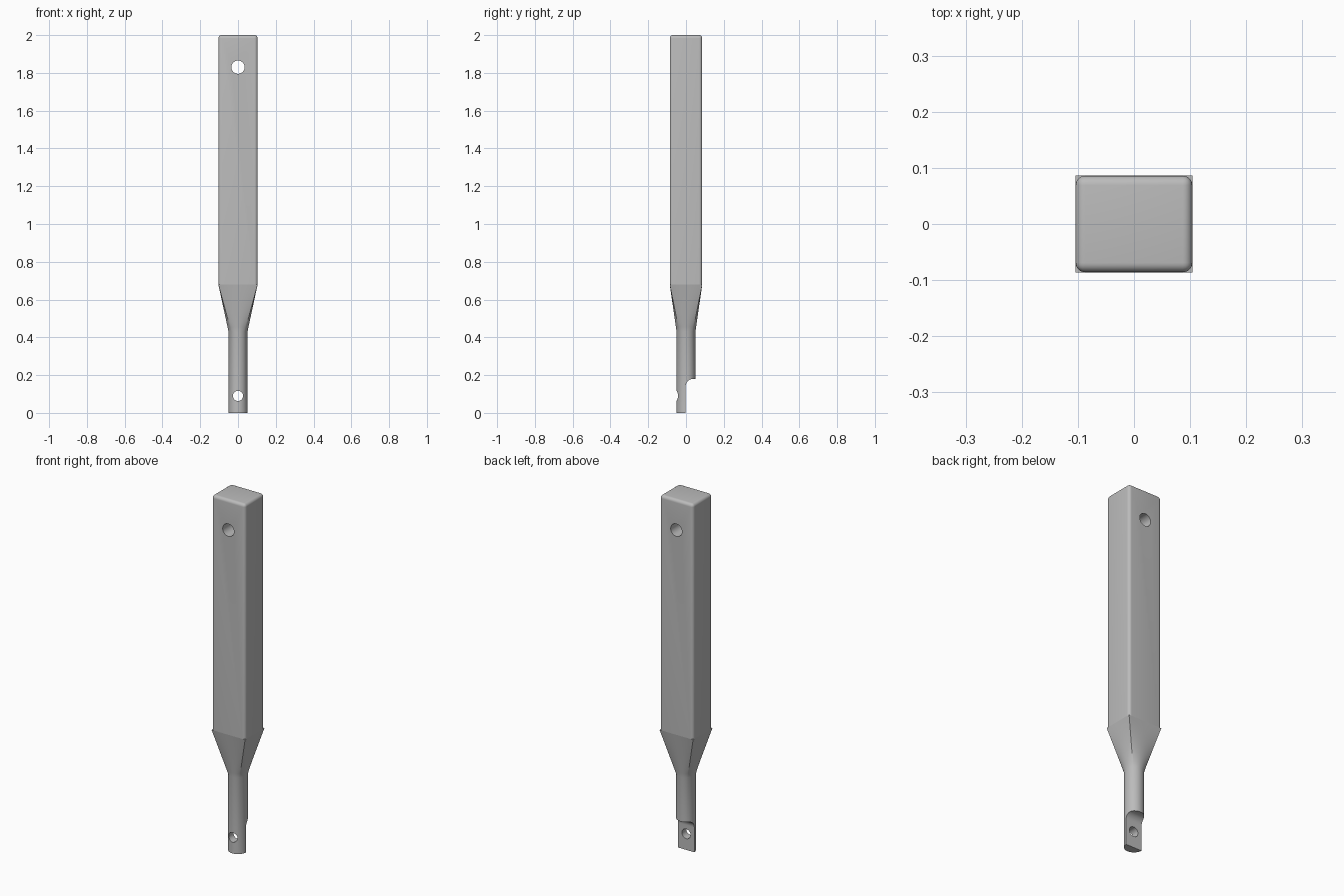
import bpy, bmesh, math

if "Cube" in bpy.data.objects:
    bpy.data.objects.remove(bpy.data.objects["Cube"])

HALF_X, HALF_Y, SHANK_R = 0.104, 0.086, 0.05
TAPER_LOW, TAPER_TOP, FILLET = 0.43, 0.68, 0.017

grey = bpy.data.materials.new("light grey metal")
grey.use_nodes = True
grey.diffuse_color = (0.5, 0.5, 0.5, 1)
grey.node_tree.nodes["Principled BSDF"].inputs["Base Color"].default_value = grey.diffuse_color


def make(name, bm):
    bmesh.ops.recalc_face_normals(bm, faces=bm.faces)
    mesh = bpy.data.meshes.new(name)
    bm.to_mesh(mesh)
    bm.free()
    mesh.materials.append(grey)
    obj = bpy.data.objects.new(name, mesh)
    bpy.context.collection.objects.link(obj)
    return obj


def activate(obj):
    bpy.ops.object.select_all(action="DESELECT")
    obj.select_set(True)
    bpy.context.view_layer.objects.active = obj


def cut(obj, cutter):
    mod = obj.modifiers.new("cut", "BOOLEAN")
    mod.operation, mod.solver, mod.object = "DIFFERENCE", "EXACT", cutter
    activate(obj)
    bpy.ops.object.modifier_apply(modifier=mod.name)
    bpy.data.objects.remove(cutter)


def hole_cutter(radius, z):
    bpy.ops.mesh.primitive_cylinder_add(vertices=48, radius=radius, depth=0.6,
                                        location=(0, 0, z), rotation=(math.pi / 2, 0, 0))
    cutter = bpy.context.object
    cutter.data.materials.append(grey)
    return cutter


# Square handle with rounded upright and top edges
bm = bmesh.new()
bmesh.ops.create_cube(bm, size=1)
for v in bm.verts:
    v.co.x *= 2 * HALF_X
    v.co.y *= 2 * HALF_Y
    v.co.z = 2 if v.co.z > 0 else TAPER_TOP
edges = [e for e in bm.edges if max(v.co.z for v in e.verts) > 1]
bmesh.ops.bevel(bm, geom=edges, offset=FILLET, segments=6, profile=0.5, affect="EDGES")
handle = make("handle", bm)
cut(handle, hole_cutter(0.035, 1.83))

# Round shank blending up into the rectangle
SIDE, STEPS = 20, 10
corners = [(-1, -1), (1, -1), (1, 1), (-1, 1)]


def ring(bm, z, blend):
    verts = []
    for s in range(4):
        a, b = corners[s], corners[(s + 1) % 4]
        for i in range(SIDE):
            t = i / SIDE
            angle = math.radians(-135 + 90 * (s + t))
            rx = HALF_X * (a[0] + (b[0] - a[0]) * t)
            ry = HALF_Y * (a[1] + (b[1] - a[1]) * t)
            x = SHANK_R * math.cos(angle) * (1 - blend) + rx * blend
            y = SHANK_R * math.sin(angle) * (1 - blend) + ry * blend
            verts.append(bm.verts.new((x, y, z)))
    return verts


bm = bmesh.new()
rings = [ring(bm, 0, 0)]
for k in range(STEPS + 1):
    f = k / STEPS
    rings.append(ring(bm, TAPER_LOW + (TAPER_TOP - TAPER_LOW) * f, f))
for low, high in zip(rings, rings[1:]):
    for i in range(len(low)):
        j = (i + 1) % len(low)
        bm.faces.new((low[i], low[j], high[j], high[i]))
bm.faces.new(rings[0])
bm.faces.new(rings[-1])
shank = make("tapered_shank", bm)

# Flat at the back of the tip, ending in a rounded step
profile = [(0, -0.1), (0.2, -0.1), (0.2, 0.18)]
for i in range(13):
    a = math.pi / 2 * (1 + i / 12)
    profile.append((0.04 + 0.04 * math.cos(a), 0.14 + 0.04 * math.sin(a)))
bm = bmesh.new()
face = bm.faces.new([bm.verts.new((-0.2, y - 0.002, z)) for y, z in profile])
swept = bmesh.ops.extrude_face_region(bm, geom=[face])["geom"]
bmesh.ops.translate(bm, vec=(0.4, 0, 0),
                    verts=[g for g in swept if isinstance(g, bmesh.types.BMVert)])
cut(shank, make("flat_cutter", bm))
cut(shank, hole_cutter(0.027, 0.09))

for obj in (handle, shank):
    activate(obj)
    bpy.ops.object.shade_smooth_by_angle(angle=math.radians(30))
